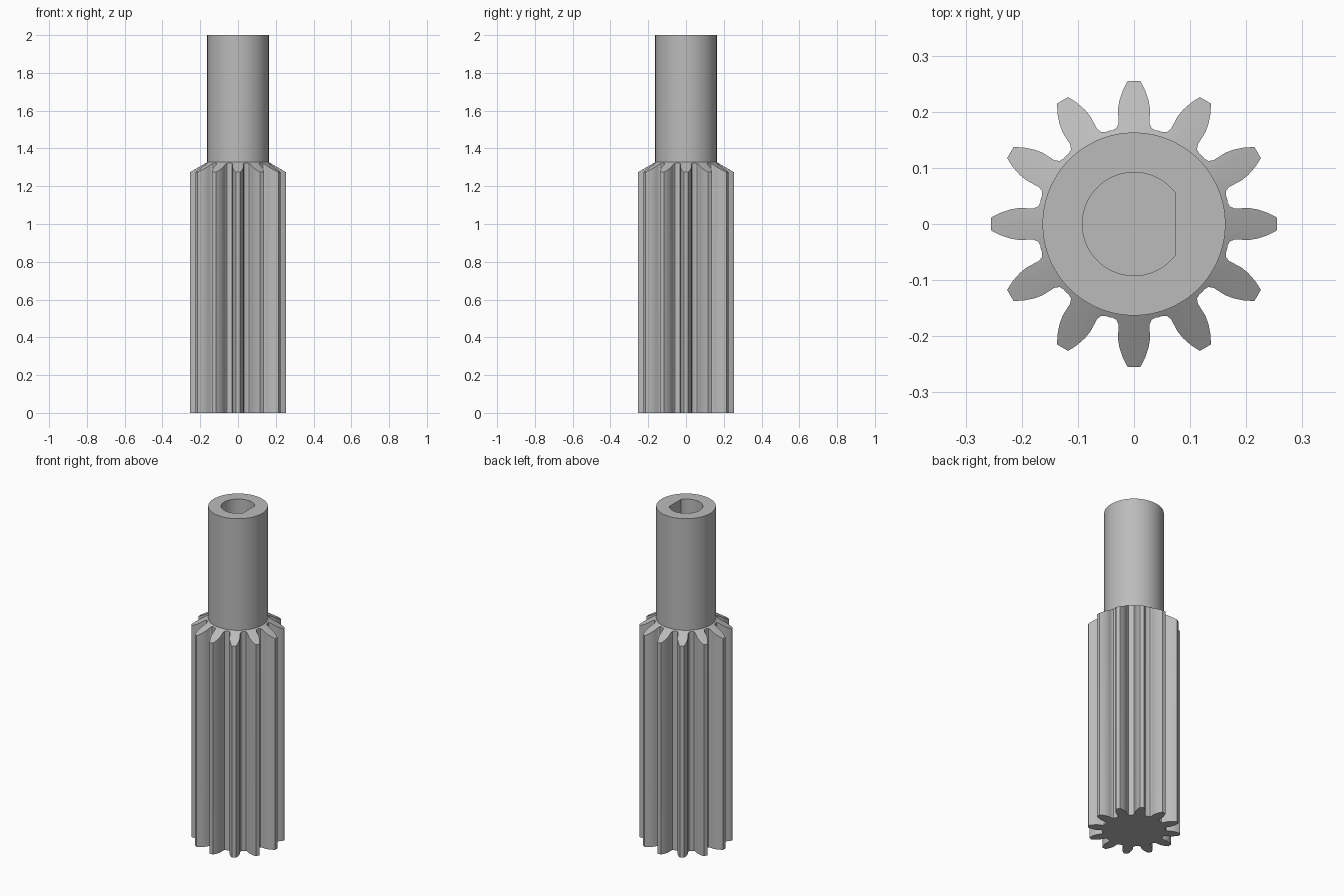
import bpy, bmesh, math

cube = bpy.data.objects.get("Cube")
if cube:
    bpy.data.objects.remove(cube, do_unlink=True)

TEETH = 12
SHAFT_R, BORE_R, BORE_FLAT = 0.163, 0.092, 0.073
SHOULDER_Z, TOP_Z, BORE_Z = 1.327, 2.0, 1.3

# Plain grey finish
grey = bpy.data.materials.new("grey")
grey.use_nodes = True
colour = (0.5, 0.5, 0.5, 1)
grey.diffuse_color = colour
grey.node_tree.nodes["Principled BSDF"].inputs["Base Color"].default_value = colour


def make_loft(name, rings):
    """Skin a stack of equal-length rings and cap both ends."""
    bm = bmesh.new()
    loops = [[bm.verts.new(p) for p in ring] for ring in rings]
    n = len(loops[0])
    for a, b in zip(loops, loops[1:]):
        for i in range(n):
            j = (i + 1) % n
            bm.faces.new((a[i], a[j], b[j], b[i]))
    bm.faces.new(loops[0][::-1])
    bm.faces.new(loops[-1])
    bmesh.ops.recalc_face_normals(bm, faces=bm.faces)
    mesh = bpy.data.meshes.new(name)
    bm.to_mesh(mesh)
    bm.free()
    mesh.materials.append(grey)
    obj = bpy.data.objects.new(name, mesh)
    bpy.context.collection.objects.link(obj)
    return obj


# Half tooth as (radial, sideways) points, from the root to the tip
flank = [(0.166, 0.0445), (0.167, 0.038), (0.171, 0.031), (0.180, 0.0275),
         (0.190, 0.028), (0.205, 0.0285), (0.220, 0.026), (0.238, 0.020),
         (0.2545, 0.0115)]
half = [(math.hypot(u, v), math.atan2(v, u)) for u, v in flank]
tooth = [(r, -a) for r, a in half] + [(r, a) for r, a in half[:0:-1]]
outline = [(r, a + k * math.tau / TEETH) for k in range(TEETH) for r, a in tooth]


def polar(r, a, z):
    return (r * math.cos(a), r * math.sin(a), z)


# Toothed body with a conical shoulder, running up into the shaft
slope = math.tan(math.radians(30))
pinion = make_loft("pinion_shaft", [
    [polar(r, a, 0) for r, a in outline],
    [polar(r, a, SHOULDER_Z - (r - SHAFT_R) * slope) for r, a in outline],
    [polar(SHAFT_R, a, SHOULDER_Z) for r, a in outline],
    [polar(SHAFT_R, a, TOP_Z) for r, a in outline],
])

# D-shaped blind bore in the shaft end
corner = math.acos(BORE_FLAT / BORE_R)
steps = 48
arc = [corner + (math.tau - 2 * corner) * i / steps for i in range(steps + 1)]
cutter = make_loft("bore_cutter", [
    [polar(BORE_R, a, z) for a in arc] for z in (BORE_Z, TOP_Z + 0.1)])
cutter.hide_render = True

bpy.ops.object.select_all(action="DESELECT")
bpy.context.view_layer.objects.active = pinion
pinion.select_set(True)
cut = pinion.modifiers.new("bore", "BOOLEAN")
cut.operation = "DIFFERENCE"
cut.solver = "EXACT"
cut.object = cutter
bpy.ops.object.modifier_apply(modifier=cut.name)
bpy.data.objects.remove(cutter, do_unlink=True)

bpy.ops.object.shade_smooth_by_angle(angle=math.radians(30))
